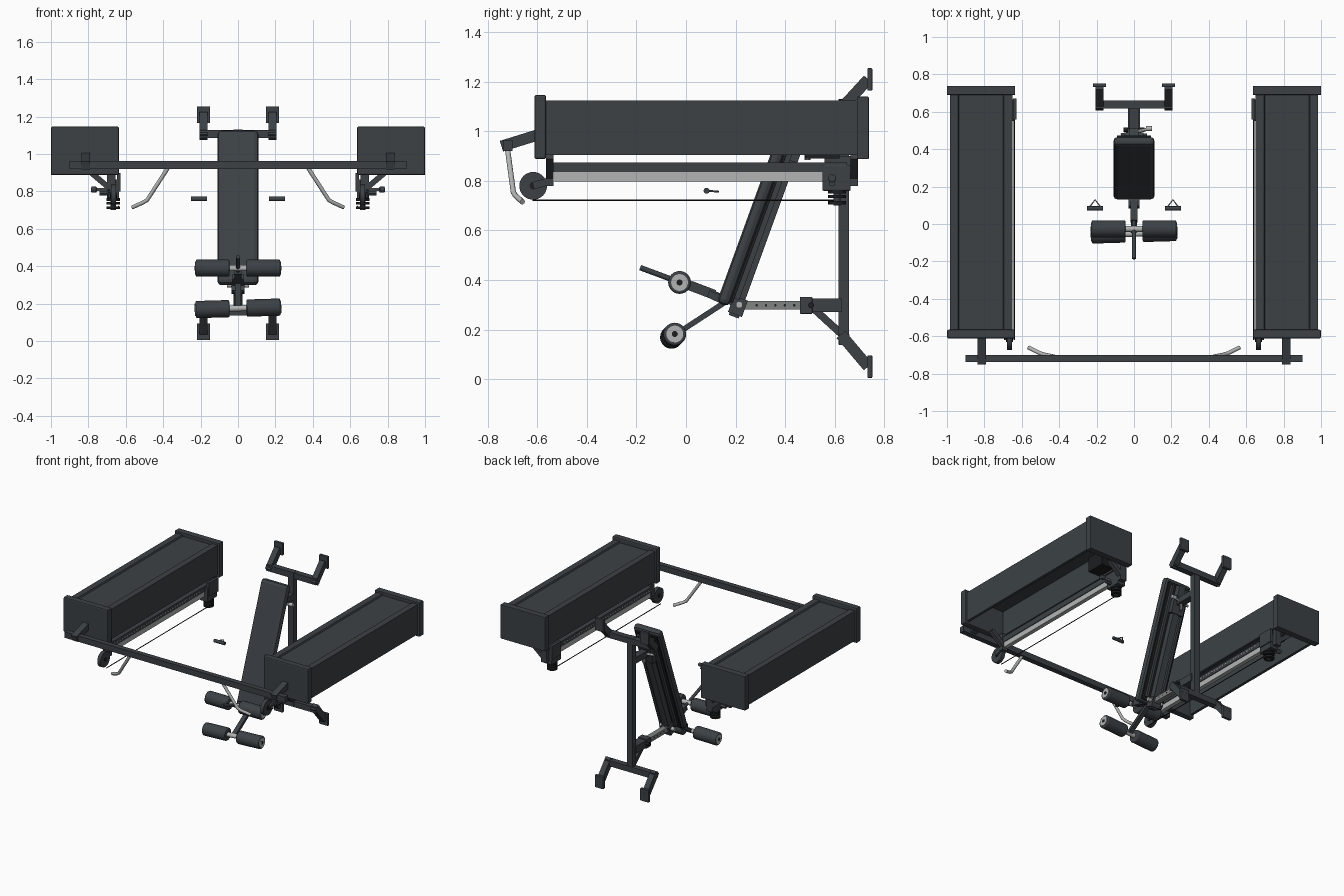
import bpy, bmesh
from mathutils import Vector, Matrix

if "Cube" in bpy.data.objects:
    bpy.data.objects.remove(bpy.data.objects["Cube"], do_unlink=True)


def material(name, rgb):
    m = bpy.data.materials.new(name)
    m.use_nodes = True
    col = (*rgb, 1)
    m.diffuse_color = col
    m.node_tree.nodes["Principled BSDF"].inputs["Base Color"].default_value = col
    return m


SLATE = material("dark slate", (0.045, 0.053, 0.06))
BLACK = material("black", (0.012, 0.013, 0.014))
STEEL = material("brushed steel", (0.45, 0.46, 0.46))
GREY = material("tube grey", (0.22, 0.23, 0.23))


def finish(name, bm, mat, bevel=0, smooth=False):
    bmesh.ops.recalc_face_normals(bm, faces=bm.faces)
    me = bpy.data.meshes.new(name)
    bm.to_mesh(me)
    bm.free()
    me.materials.append(mat)
    ob = bpy.data.objects.new(name, me)
    bpy.context.collection.objects.link(ob)
    if bevel:
        mod = ob.modifiers.new("edges", "BEVEL")
        mod.width, mod.segments = bevel, 2
    if smooth:
        bpy.ops.object.select_all(action="DESELECT")
        ob.select_set(True)
        bpy.context.view_layer.objects.active = ob
        bpy.ops.object.shade_smooth_by_angle()
    return ob


def box(name, x, y, z, mat=SLATE, bevel=0.0):
    """Axis-aligned block from three (low, high) spans."""
    bm = bmesh.new()
    spans = (x, y, z)
    mid = Vector([(a + b) / 2 for a, b in spans])
    size = Matrix.Diagonal([abs(b - a) for a, b in spans] + [1])
    bmesh.ops.create_cube(bm, size=1, matrix=Matrix.Translation(mid) @ size)
    return finish(name, bm, mat, bevel)


def along(p, q):
    """Frame centred between p and q, with local z running from p to q."""
    p, q = Vector(p), Vector(q)
    w = (q - p).normalized()
    side = Vector((0, 1, 0)) if abs(w.x) > 0.7 else Vector((1, 0, 0))
    u = (side - w * side.dot(w)).normalized()
    rot = Matrix((u, w.cross(u), w)).transposed().to_4x4()
    return Matrix.Translation((p + q) / 2) @ rot, (q - p).length


def beam(name, p, q, w, t, mat=SLATE, bevel=0.0):
    m, length = along(p, q)
    bm = bmesh.new()
    bmesh.ops.create_cube(bm, size=1, matrix=m @ Matrix.Diagonal((w, t, length, 1)))
    return finish(name, bm, mat, bevel)


def rod(name, p, q, r, mat=SLATE, sides=20, bevel=0.0):
    m, length = along(p, q)
    bm = bmesh.new()
    bmesh.ops.create_cone(bm, cap_ends=True, segments=sides, radius1=r, radius2=r,
                          depth=length, matrix=m)
    return finish(name, bm, mat, bevel, True)


def tube(name, points, r, mat, closed=False):
    cu = bpy.data.curves.new(name, "CURVE")
    cu.dimensions, cu.bevel_depth, cu.bevel_resolution = "3D", r, 3
    cu.use_fill_caps = True
    sp = cu.splines.new("POLY")
    sp.points.add(len(points) - 1)
    for pt, co in zip(sp.points, points):
        pt.co = (*co, 1)
    sp.use_cyclic_u = closed
    cu.materials.append(mat)
    bpy.context.collection.objects.link(bpy.data.objects.new(name, cu))


# Housing cross-section: open below, shallow recess on top
SHELL = [(.65, .905), (.65, 1.125), (.695, 1.125), (.70, 1.115), (.935, 1.115),
         (.94, 1.125), (.985, 1.125), (.985, .905), (.965, .905), (.965, 1.09),
         (.67, 1.09), (.67, .905)]


def housing(name, s):
    bm = bmesh.new()
    face = bm.faces.new([bm.verts.new((s * x, -.57, z)) for x, z in SHELL])
    ext = bmesh.ops.extrude_face_region(bm, geom=[face])["geom"]
    bmesh.ops.translate(bm, vec=(0, 1.27, 0),
                        verts=[v for v in ext if isinstance(v, bmesh.types.BMVert)])
    finish(name, bm, SLATE)


for s, tag in ((1, "left"), (-1, "right")):
    def sx(a, b):
        return (s * a, s * b)

    # Resistance unit: housing and end caps
    housing(tag + "_housing", s)
    box(tag + "_front_cap", sx(.636, 1), (-.612, -.565), (.888, 1.147), SLATE, .008)
    box(tag + "_rear_cap", sx(.636, 1), (.69, .738), (.888, 1.14), SLATE, .004)
    box(tag + "_drive_block", sx(.70, .80), (.48, .62), (.89, 1.0), BLACK)

    # Slide rail, its end brackets and adjustment holes
    box(tag + "_rail", sx(.655, .695), (-.55, .65), (.835, .875))
    box(tag + "_rail_strip", sx(.66, .69), (-.53, .57), (.797, .835), STEEL)
    hole = rod(tag + "_rail_holes", (s * .653, -.5, .855), (s * .656, -.5, .855), .006, STEEL, 8)
    arr = hole.modifiers.new("row", "ARRAY")
    arr.count, arr.use_relative_offset, arr.use_constant_offset = 36, False, True
    arr.constant_offset_displace = (0, .028, 0)
    for end, y0, y1 in (("front", -.565, -.535), ("rear", .665, .695)):
        box(f"{tag}_{end}_rail_bracket", sx(.655, .70), (y0, y1), (.78, .905))
        beam(f"{tag}_{end}_gusset", (s * .785, (y0 + y1) / 2, .90),
             (s * .69, (y0 + y1) / 2, .82), y1 - y0, .03)

    # Trolley with locking knob and swivel pulleys
    box(tag + "_trolley", sx(.635, .70), (.55, .665), (.76, .865), SLATE, .005)
    box(tag + "_trolley_plate", sx(.628, .648), (.56, .67), (.80, .90))
    rod(tag + "_lock_pin", (s * .69, .59, .81), (s * .765, .59, .81), .008, GREY, 12)
    rod(tag + "_lock_knob", (s * .755, .59, .81), (s * .785, .59, .81), .016, SLATE, 16, .005)
    rod(tag + "_lower_pin", (s * .69, .59, .79), (s * .74, .59, .79), .012, SLATE, 12)
    for i, z in enumerate((.705, .73, .75)):
        rod(f"{tag}_swivel_pulley_{i}", (s * .667, .61, z), (s * .667, .61, z + .014), .036, BLACK)
    rod(tag + "_swivel_axle", (s * .667, .61, .70), (s * .667, .61, .78), .014)

    # Front pulley and cable
    rod(tag + "_front_pulley", (s * .653, -.617, .78), (s * .679, -.617, .78), .056, SLATE, 32)
    rod(tag + "_pulley_axle", (s * .648, -.617, .78), (s * .684, -.617, .78), .015, BLACK, 12)
    beam(tag + "_pulley_arm", (s * .69, -.617, .78), (s * .69, -.55, .80), .012, .03)
    rod(tag + "_cable", (s * .64, -.62, .722), (s * .64, .61, .722), .003, BLACK, 8)

    # Mount arm and hand grip of the pull-up bar
    beam(tag + "_bar_arm", (s * .815, -.745, .94), (s * .815, -.60, .985), .045, .045)
    tube(tag + "_bar_grip", [(s * .375, -.72, .925), (s * .485, -.697, .755), (s * .505, -.69, .742),
                             (s * .565, -.66, .715)], .011, STEEL)

    # Loose pull handle
    x = s * .208
    rod(tag + "_handle_grip", (x - .043, .083, .76), (x + .043, .083, .76), .012, SLATE, 16)
    tube(tag + "_handle_strap", [(x - .035, .083, .76), (x, .13, .757), (x + .035, .083, .76)],
         .004, GREY)

    # Wall feet on the stand
    for end, z0, z1 in (("top", 1.11, 1.21), ("bottom", .16, .05)):
        dz = .02 if z1 > z0 else -.02
        beam(f"{tag}_{end}_foot_arm", (s * .185, .625, z0 - dz), (s * .185, .735, z1), .042, .045)
        box(f"{tag}_{end}_foot_plate", sx(.15, .22), (.732, .752), (z1 - .045, z1 + .045), SLATE, .003)

# Pull-up bar
box("pull_up_bar", (-.9, .9), (-.738, -.70), (.92, .963))

# Stand: upright, crossbars and brace
box("upright", (-.024, .024), (.615, .657), (.14, 1.13))
box("top_crossbar", (-.205, .205), (.617, .66), (1.085, 1.128))
box("bottom_crossbar", (-.205, .205), (.617, .66), (.138, .18))
box("seat_sleeve", (-.032, .032), (.47, .63), (.27, .325))
box("sleeve_collar", (-.036, .036), (.46, .51), (.263, .332), SLATE, .004)
beam("stand_brace", (0, .52, .28), (0, .635, .175), .035, .03)
rod("sleeve_knob", (-.055, .505, .298), (.055, .505, .298), .012, BLACK, 12)
box("adjust_tube", (-.02, .02), (.22, .48), (.28, .315), GREY)
for i in range(5):
    y = .285 + .038 * i
    rod(f"adjust_hole_{i}", (-.021, y, .298), (.021, y, .298), .005, BLACK, 10)

# Back rest with centre spine and side stiffeners
U = Vector((0, .342, .94))
N = Vector((0, .94, -.342))
BASE = Vector((0, .148, .30))
beam("back_pad", BASE, BASE + U * .876, .22, .052, SLATE, .022)
beam("pad_board", BASE + U * .02 + N * .03, BASE + U * .85 + N * .03, .18, .012, BLACK)
beam("back_spine", BASE - U * .03 + N * .058, BASE + U * .84 + N * .058, .05, .042)
for s in (-1, 1):
    off = N * .045 + Vector((s * .06, 0, 0))
    beam("pad_stiffener", BASE + U * .04 + off, BASE + U * .83 + off, .018, .022)
beam("spine_foot", BASE - U * .02 + N * .06, BASE + U * .05 + N * .06, .07, .06)
rod("foot_pivot", (-.06, .215, .30), (.06, .215, .30), .014, STEEL, 16)

# Link between back rest and upright
box("back_link", (-.024, .024), (.42, .625), (.93, .975))
beam("link_bracket", BASE + U * .64 + N * .07, BASE + U * .76 + N * .07, .10, .035)
rod("link_pin", (-.07, .475, .95), (.085, .51, .95), .009, STEEL, 12)
rod("link_knob", (.065, .51, .95), (.095, .51, .95), .013, STEEL, 16)
rod("link_stop", (0, .49, .885), (0, .49, .94), .012, GREY, 12)

# Leg hold: main bar, lower strut and foam rollers
rod("leg_bar", (0, -.185, .45), (0, .20, .307), .011, SLATE, 16)
beam("leg_bar_sleeve", (0, .015, .378), (0, .115, .34), .04, .04)
beam("leg_bar_mount", (0, .10, .345), (0, .20, .308), .032, .03)
beam("leg_strut", (0, -.045, .178), (0, .165, .315), .032, .022)
beam("strut_joint", (0, .09, .345), (0, .16, .312), .06, .03)
for level, centre, tilt in (("upper", (0, -.026, .39), (0, 0, 0)),
                            ("lower", (0, -.052, .175), (0, .006, .006))):
    c = Vector(centre)
    axis = Vector((1, 0, 0)) + Vector(tilt) * 5
    rod(level + "_roller_axle", c - axis * .232, c + axis * .232, .012, BLACK, 16)
    rod(level + "_roller_hub", c - axis * .045, c + axis * .045, .016, STEEL, 16)
    for s in (-1, 1):
        rod(level + "_roller", c + axis * s * .046, c + axis * s * .226, .046, SLATE, 32, .007)
        rod(level + "_roller_end", c + axis * s * .225, c + axis * s * .23, .034, STEEL, 24)
